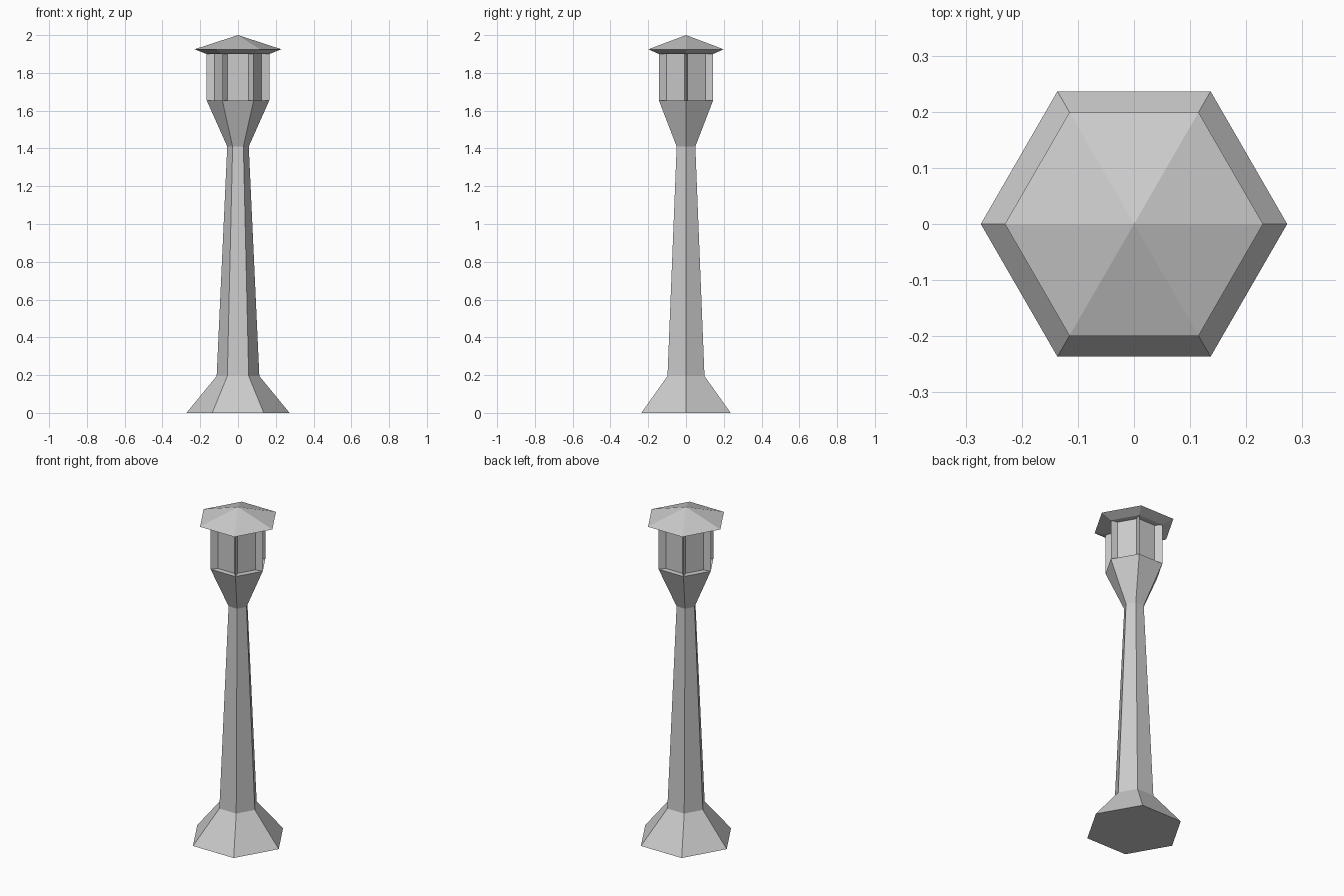
import bpy, bmesh
from math import cos, sin, pi

cube = bpy.data.objects.get("Cube")
if cube:
    bpy.data.objects.remove(cube, do_unlink=True)

# One plain grey for the whole lamp
GREY = (0.6, 0.6, 0.6, 1)
grey = bpy.data.materials.new("plain_grey")
grey.use_nodes = True
grey.diffuse_color = GREY
grey.node_tree.nodes["Principled BSDF"].inputs["Base Color"].default_value = GREY


def hexagon(radius):
    return [(radius * cos(i * pi / 3), radius * sin(i * pi / 3)) for i in range(6)]


def loft(name, sections):
    """Join (outline, height) sections into a closed solid."""
    bm = bmesh.new()
    rings = [[bm.verts.new((x, y, z)) for x, y in outline] for outline, z in sections]
    for low, high in zip(rings, rings[1:]):
        n = len(low)
        for i in range(n):
            j = (i + 1) % n
            if len(high) == 1:
                bm.faces.new((low[i], low[j], high[0]))
            else:
                bm.faces.new((low[i], low[j], high[j], high[i]))
    for ring in (rings[0], rings[-1]):
        if len(ring) > 2:
            bm.faces.new(ring)
    bmesh.ops.recalc_face_normals(bm, faces=bm.faces)
    mesh = bpy.data.meshes.new(name)
    bm.to_mesh(mesh)
    bm.free()
    mesh.materials.append(grey)
    obj = bpy.data.objects.new(name, mesh)
    bpy.context.collection.objects.link(obj)


def lantern_outline(corner, inner, half_width):
    """Hexagon with sharp corner ribs and recessed panes between them."""
    points = []
    for i in range(6):
        c, s = cos(i * pi / 3), sin(i * pi / 3)
        for x, y in ((inner, -half_width), (corner, 0), (inner, half_width)):
            points.append((x * c - y * s, x * s + y * c))
    return points


BASE_TOP, POST_TOP, BOWL_TOP, EAVES = 0.195, 1.41, 1.655, 1.9

# Flared foot, tapered post and widening bowl
loft("foot", [(hexagon(0.273), 0), (hexagon(0.113), BASE_TOP)])
loft("post", [(hexagon(0.113), BASE_TOP), (hexagon(0.057), POST_TOP)])
loft("bowl", [(hexagon(0.057), POST_TOP), (hexagon(0.166), BOWL_TOP)])

# Lantern with recessed panes
panes = lantern_outline(0.166, 0.124, 0.0085)
loft("lantern", [(panes, BOWL_TOP), (panes, EAVES)])

# Low pointed roof with a sloping underside
loft("roof", [(hexagon(0.166), EAVES), (hexagon(0.23), 1.925), ([(0, 0)], 2)])
